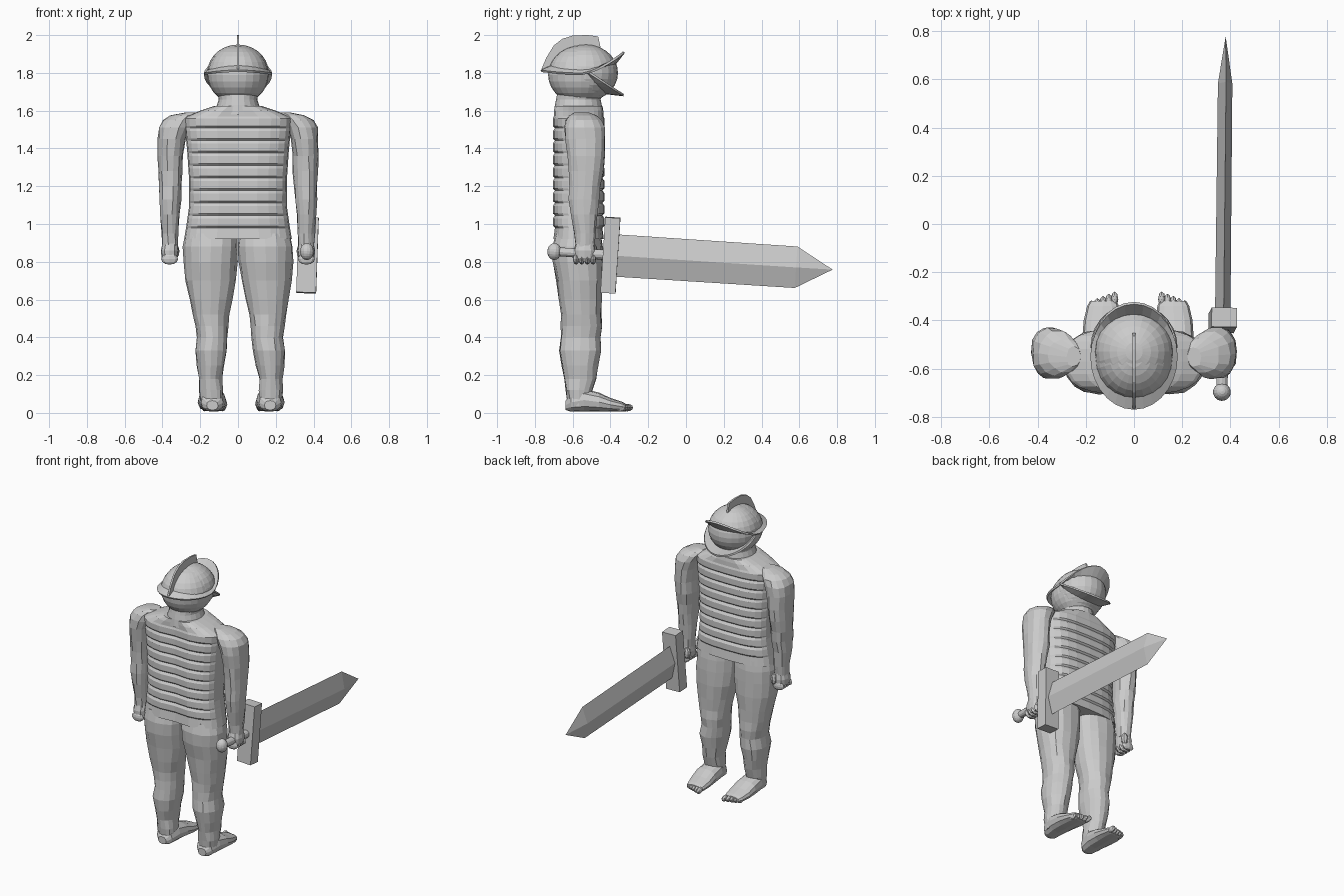
import bpy, bmesh, random
from math import sin, cos, pi, copysign, radians
from mathutils import Matrix, Vector

if "Cube" in bpy.data.objects:
    bpy.data.objects.remove(bpy.data.objects["Cube"])

random.seed(4)


def make(name, bm, matrix=None):
    bmesh.ops.recalc_face_normals(bm, faces=bm.faces)
    me = bpy.data.meshes.new(name)
    bm.to_mesh(me)
    bm.free()
    ob = bpy.data.objects.new(name, me)
    bpy.context.collection.objects.link(ob)
    if matrix:
        ob.matrix_world = matrix
    return ob


def loft(name, rings, n=16, p=2.0, axis='z', rough=0.0, move=None):
    """Skin rings of (along, centre a, centre b, radius a, radius b)."""
    bm = bmesh.new()
    loops = []
    for t, ca, cb, ra, rb in rings:
        loop = []
        for i in range(n):
            c, s = cos(2 * pi * i / n), sin(2 * pi * i / n)
            a = ca + ra * copysign(abs(c) ** (2 / p), c) + random.uniform(-rough, rough)
            b = cb + rb * copysign(abs(s) ** (2 / p), s) + random.uniform(-rough, rough)
            v = Vector((a, b, t) if axis == 'z' else (a, t, b))
            loop.append(bm.verts.new(move(v) if move else v))
        loops.append(loop)
    for lo, hi in zip(loops, loops[1:]):
        for i in range(n):
            j = (i + 1) % n
            bm.faces.new((lo[i], lo[j], hi[j], hi[i]))
    bm.faces.new(loops[0])
    bm.faces.new(loops[-1])
    return make(name, bm)


def ball(name, loc, size, u=12, v=8, matrix=None):
    bm = bmesh.new()
    m = Matrix.Translation(loc) @ Matrix.Diagonal((*size, 1))
    bmesh.ops.create_uvsphere(bm, u_segments=u, v_segments=v, radius=1, matrix=m)
    return make(name, bm, matrix)


def band(name, inner, outer, closed, thick=0.012):
    """Strip between two point rows, with thickness."""
    bm = bmesh.new()
    a = [bm.verts.new(q) for q in inner]
    b = [bm.verts.new(q) for q in outer]
    for i in range(len(a) if closed else len(a) - 1):
        j = (i + 1) % len(a)
        bm.faces.new((a[i], a[j], b[j], b[i]))
    ob = make(name, bm)
    mod = ob.modifiers.new("thickness", 'SOLIDIFY')
    mod.thickness, mod.offset = thick, 0
    return ob


def lerp_profile(profile, z):
    for (z0, r0), (z1, r1) in zip(profile, profile[1:]):
        if z <= z1:
            return r0 + (r1 - r0) * (z - z0) / (z1 - z0)
    return profile[-1][1]


# Vest with horizontal bands and a spine groove at the back
width = [(0.92, .285), (1.0, .272), (1.1, .258), (1.25, .26), (1.4, .27), (1.5, .28), (1.55, .285)]
rings = [(0.92, 0, -.57, .285, .135)]
for k in range(9):
    z = 0.98 + k * 0.066
    for dz, d in ((0, -.007), (.01, .004), (.05, .004)):
        rings.append((z + dz, 0, -.57, lerp_profile(width, z + dz), .134 + d))
rings += [(1.57, 0, -.57, .27, .133), (1.60, 0, -.57, .20, .132), (1.625, 0, -.57, .125, .128)]


def spine(v):
    if abs(v.x) < .015 and v.y < -.6:
        v.y += .012
    return v


loft("vest", rings, 24, 2.9, move=spine)
loft("neck", [(1.58, 0, -.57, .13, .13), (1.63, 0, -.57, .112, .124), (1.66, 0, -.57, .102, .118),
              (1.70, 0, -.56, .11, .12)], 20)

# Limbs, given for the right side
leg = [(.03, .17, -.57, .06, .055), (.12, .173, -.565, .065, .07), (.18, .173, -.56, .062, .083),
       (.25, .17, -.56, .073, .095), (.33, .166, -.56, .085, .111), (.40, .156, -.558, .083, .106),
       (.46, .157, -.553, .088, .108), (.52, .158, -.553, .098, .106), (.60, .155, -.558, .113, .112),
       (.70, .152, -.563, .133, .122), (.80, .148, -.573, .143, .132), (.88, .145, -.575, .145, .133),
       (.95, .14, -.57, .137, .12)]
foot = [(-.637, .17, .04, .03, .025), (-.61, .17, .055, .058, .048), (-.54, .17, .068, .072, .06),
        (-.46, .17, .057, .077, .05), (-.40, .167, .043, .076, .036), (-.34, .163, .033, .066, .026),
        (-.32, .162, .03, .055, .02)]
arm = [(.88, .36, -.535, .042, .05), (.95, .36, -.535, .046, .055), (1.05, .362, -.54, .053, .07),
       (1.13, .36, -.54, .058, .08), (1.20, .359, -.535, .061, .083), (1.28, .358, -.53, .066, .094),
       (1.36, .358, -.53, .068, .102), (1.45, .352, -.533, .074, .108), (1.51, .338, -.536, .083, .107),
       (1.55, .315, -.54, .082, .095), (1.575, .285, -.545, .07, .07), (1.59, .25, -.55, .03, .04)]
hand = [(.80, .362, -.537, .03, .045), (.82, .362, -.537, .042, .056), (.86, .362, -.537, .047, .058),
        (.895, .36, -.535, .04, .05), (.92, .36, -.535, .04, .045)]

for side, sgn, shift in (("right", 1, 0), ("left", -1, .036)):
    def place(v):
        # the left foot stands slightly closer in
        return Vector((sgn * (v.x - shift * max(0, 1 - v.z / .85)), v.y, v.z))

    def flip(v):
        return Vector((sgn * v.x, v.y, v.z))

    loft(side + "_leg", leg, 16, 2.2, rough=.004, move=place)
    loft(side + "_foot", foot, 12, 2.4, 'y', move=place)
    loft(side + "_arm", arm, 14, 2.2, rough=.004, move=flip)
    loft(side + "_hand", hand, 12, 2.5, move=flip)
    for k in range(5):
        ball(f"{side}_toe_{k}", place(Vector((.115 + k * .024, -.312 - k * .009, .028))),
             (.015, .032, .02), 8, 6)
    for k in range(4):
        ball(f"{side}_finger_{k}", flip(Vector((.362, -.582 + k * .03, .815))), (.045, .017, .03), 8, 6)
    ball(side + "_thumb", flip(Vector((.335, -.49, .855))), (.025, .022, .04), 8, 6)

# Head and helmet
ball("head", (0, -.53, 1.80), (.163, .17, .15), 24, 14)
ball("helmet_dome", (0, -.555, 1.79), (.162, .175, .155), 24, 14)


def brim_point(i, rx, ry, front, side, back, n=28):
    c, s = cos(2 * pi * i / n), sin(2 * pi * i / n)
    z = side + (front - side) * s ** 1.5 if s > 0 else side + (back - side) * s * s
    return (rx * c, -.548 + ry * s, z)


band("helmet_brim", [brim_point(i, .15, .165, 1.84, 1.815, 1.835) for i in range(28)],
     [brim_point(i, .178, .22, 1.91, 1.795, 1.81) for i in range(28)], True)

# Flared guard sweeping from ear to ear under the chin
arc = [pi * i / 14 for i in range(15)]
band("chin_guard", [(.155 * cos(t), -.52 + .08 * sin(t), 1.80 - .105 * sin(t)) for t in arc],
     [(.178 * cos(t), -.51 + .18 * sin(t), 1.80 - .118 * sin(t)) for t in arc], False)

# Crest fin along the helmet
fin = [(-.765, 1.82), (-.74, 1.88), (-.70, 1.945), (-.655, 1.98), (-.6, 1.998), (-.52, 2.0), (-.465, 1.993),
       (-.45, 1.925), (-.44, 1.88), (-.55, 1.92), (-.65, 1.90), (-.70, 1.82)]
bm = bmesh.new()
face = bm.faces.new([bm.verts.new((-.006, y, z)) for y, z in fin])
ext = bmesh.ops.extrude_face_region(bm, geom=[face])
bmesh.ops.translate(bm, vec=(.012, 0, 0), verts=[g for g in ext['geom'] if isinstance(g, bmesh.types.BMVert)])
make("helmet_crest", bm)

# Sword held level in the right hand, built along y then tilted
tilt = (Matrix.Translation((.368, -.40, .835)) @ Matrix.Rotation(radians(-3.7), 4, 'X')
        @ Matrix.Rotation(radians(2), 4, 'Y') @ Matrix.Rotation(radians(-.6), 4, 'Z'))
bm = bmesh.new()
bmesh.ops.create_cube(bm, size=1, matrix=Matrix.Diagonal((.105, .08, .40, 1)))
make("sword_guard", bm, tilt)
ball("sword_pommel", (0, -.298, 0), (.037, .037, .045), 14, 10, tilt)
loft("sword_grip", [(-.28, 0, 0, .023, .023), (-.03, 0, 0, .027, .027)], 12, axis='y').matrix_world = tilt
loft("sword_blade", [(.0, 0, 0, .032, .112), (.985, 0, 0, .030, .110), (1.178, 0, 0, .0005, .0005)],
     4, axis='y').matrix_world = tilt
